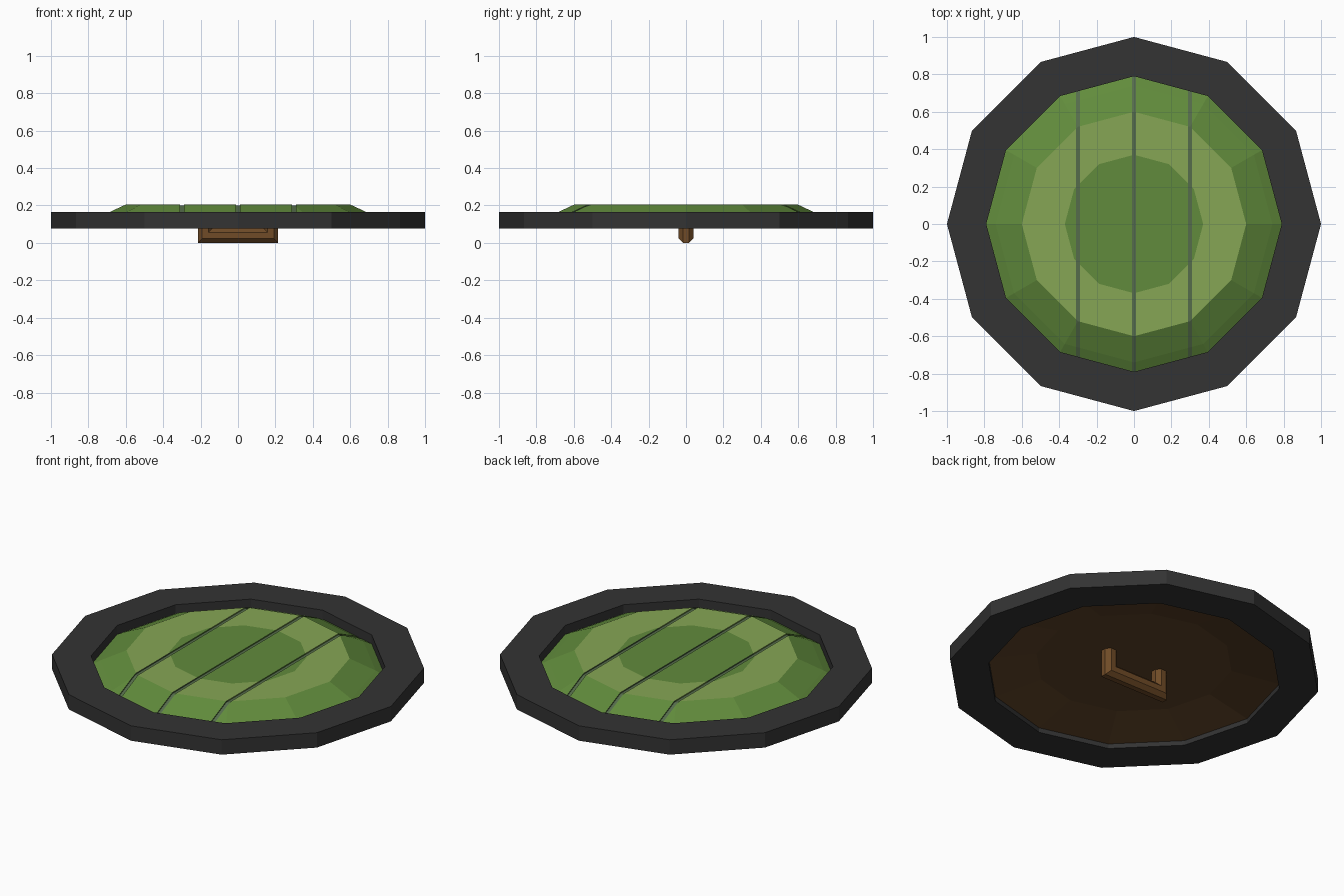
import bpy, bmesh
from math import sin, cos, pi

if "Cube" in bpy.data.objects:
    bpy.data.objects.remove(bpy.data.objects["Cube"])

SIDES = 12


def mat(name, rgb):
    m = bpy.data.materials.new(name)
    m.diffuse_color = (*rgb, 1)
    m.use_nodes = True
    m.node_tree.nodes["Principled BSDF"].inputs["Base Color"].default_value = m.diffuse_color
    return m


def finish(bm, name, mats):
    bmesh.ops.recalc_face_normals(bm, faces=bm.faces)
    me = bpy.data.meshes.new(name)
    bm.to_mesh(me)
    bm.free()
    for m in mats:
        me.materials.append(m)
    ob = bpy.data.objects.new(name, me)
    bpy.context.collection.objects.link(ob)
    return ob


def lathe(profile, bands=None, closed=False):
    """Spin (radius, z) points into a 12-sided ring; cap open ends."""
    bm = bmesh.new()
    rings = [[bm.verts.new((r * cos(2 * pi * i / SIDES), r * sin(2 * pi * i / SIDES), z))
              for i in range(SIDES)] for r, z in profile]
    pairs = list(zip(rings, rings[1:] + rings[:1]))
    for b, (lo, hi) in enumerate(pairs if closed else pairs[:-1]):
        for i in range(SIDES):
            j = (i + 1) % SIDES
            f = bm.faces.new((lo[i], lo[j], hi[j], hi[i]))
            f.material_index = bands[b] if bands else 0
    if not closed:
        for ring, k in ((rings[0], bands[-2]), (rings[-1], bands[-1])):
            bm.faces.new(ring).material_index = k
    return bm


iron = mat("iron", (0.033, 0.033, 0.033))
green = mat("green_paint", (0.12, 0.26, 0.045))
light = mat("light_green_paint", (0.24, 0.38, 0.09))
seam = mat("plank_seam", (0.09, 0.15, 0.07))
back = mat("back_wood", (0.11, 0.055, 0.02))
wood = mat("handle_wood", (0.16, 0.07, 0.02))

# Rim
finish(lathe([(1, 0.077), (1, 0.165), (0.79, 0.165), (0.79, 0.077)], closed=True), "rim", [iron])

# Painted board: back dish, then front rings of colour
bm = lathe([(0.53, 0.16), (0.79, 0.105), (0.79, 0.112), (0.74, 0.14), (0.6, 0.205), (0.37, 0.205)],
           bands=[3, 0, 0, 0, 1, 3, 0])

# Plank seams: split the front along x and sink the narrow strips
W = 0.011
SEAMS = (-0.3, 0, 0.3)
for x in [s + d for s in SEAMS for d in (-W, W)]:
    front = [f for f in bm.faces if f.material_index != 3]
    edges = {e for f in front for e in f.edges}
    verts = {v for f in front for v in f.verts}
    bmesh.ops.bisect_plane(bm, geom=front + list(edges) + list(verts),
                           plane_co=(x, 0, 0), plane_no=(1, 0, 0), dist=1e-5)
bmesh.ops.recalc_face_normals(bm, faces=bm.faces)
strips = [f for f in bm.faces if f.material_index != 3 and f.normal.z > 0.3
          and any(abs(f.calc_center_median().x - s) < W for s in SEAMS)]
for f in strips:
    f.material_index = 2
sunk = bmesh.ops.extrude_face_region(bm, geom=strips)["geom"]
bmesh.ops.delete(bm, geom=[f for f in strips if f.is_valid], context='FACES_ONLY')
bmesh.ops.translate(bm, vec=(0, 0, -0.006),
                    verts=[v for v in sunk if isinstance(v, bmesh.types.BMVert)])
finish(bm, "painted_board", [green, light, seam, back])

# Handle: eight-sided bar swept around a mitred U
bm = bmesh.new()
path = [(-0.175, 0.17, -1, 0), (-0.175, 0.04, -1, -1), (0.175, 0.04, 1, -1), (0.175, 0.17, 1, 0)]
R = 0.04 / cos(pi / 8)
angles = [pi / 8 + i * pi / 4 for i in range(8)]
rings = [[bm.verts.new((px + R * cos(a) * mx, R * sin(a), pz + R * cos(a) * mz)) for a in angles]
         for px, pz, mx, mz in path]
for lo, hi in zip(rings, rings[1:]):
    for i in range(8):
        j = (i + 1) % 8
        bm.faces.new((lo[i], lo[j], hi[j], hi[i]))
bm.faces.new(rings[0])
bm.faces.new(rings[-1])
finish(bm, "handle", [wood])
